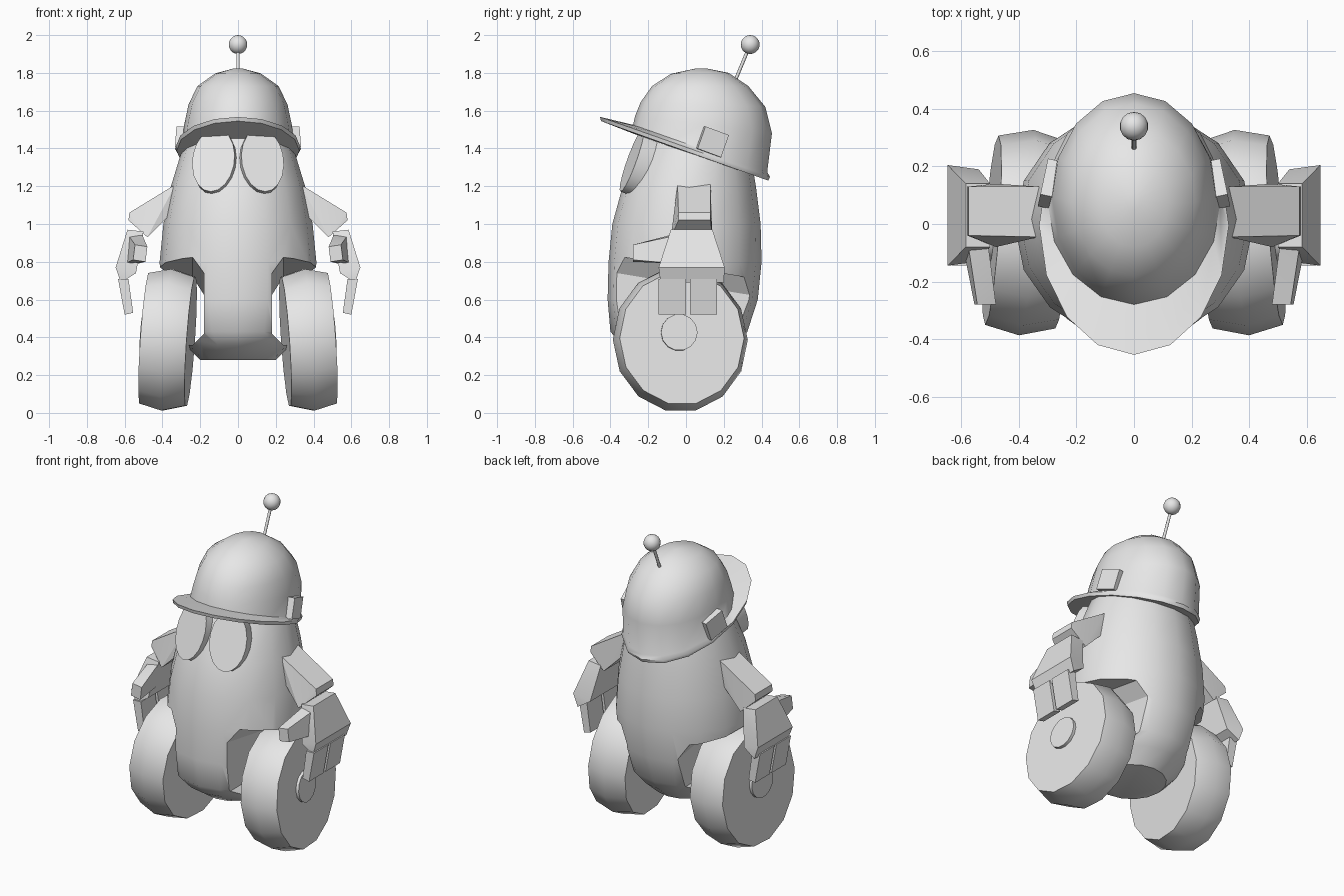
import bpy, bmesh, math
from mathutils import Vector, Matrix

cube = bpy.data.objects.get("Cube")
if cube:
    bpy.data.objects.remove(cube, do_unlink=True)

GREY = (0.8, 0.8, 0.8, 1)
mat = bpy.data.materials.new("plain_grey")
mat.use_nodes = True
mat.diffuse_color = GREY
mat.node_tree.nodes["Principled BSDF"].inputs["Base Color"].default_value = GREY


def finish(name, bm, angle=40):
    bmesh.ops.recalc_face_normals(bm, faces=bm.faces)
    me = bpy.data.meshes.new(name)
    bm.to_mesh(me)
    bm.free()
    me.materials.append(mat)
    ob = bpy.data.objects.new(name, me)
    bpy.context.collection.objects.link(ob)
    smooth(ob, angle)
    return ob


def smooth(ob, angle):
    bpy.ops.object.select_all(action='DESELECT')
    ob.select_set(True)
    bpy.context.view_layer.objects.active = ob
    bpy.ops.object.shade_smooth_by_angle(angle=math.radians(angle))


def loft(name, rings, angle=40):
    """Join equal rings of points into a closed shell with capped ends."""
    bm = bmesh.new()
    loops = [[bm.verts.new(p) for p in ring] for ring in rings]
    for a, b in zip(loops, loops[1:]):
        for i in range(len(a)):
            j = (i + 1) % len(a)
            bm.faces.new((a[i], a[j], b[j], b[i]))
    bm.faces.new(loops[0])
    bm.faces.new(loops[-1])
    return finish(name, bm, angle)


def oval(yf, zf, yb, zb, rx, n=16):
    """Oval ring running from a front point to a back point."""
    ring = []
    for i in range(n):
        a = 2 * math.pi * i / n
        t = (1 - math.cos(a)) / 2
        ring.append((rx * math.sin(a), yf + (yb - yf) * t, zf + (zb - zf) * t))
    return ring


def hull(name, points, angle=25):
    bm = bmesh.new()
    for p in points:
        bm.verts.new(p)
    bmesh.ops.convex_hull(bm, input=bm.verts)
    bmesh.ops.dissolve_limit(bm, angle_limit=0.02, verts=bm.verts, edges=bm.edges)
    return finish(name, bm, angle)


def slab(name, s, corners):
    """Convex block from (x, z, y_front, y_back) corners, mirrored by s."""
    return hull(name, [(s * x, y, z) for x, z, y0, y1 in corners for y in (y0, y1)])


# Body
body = loft("body", [oval(f, z, b, z, r) for z, f, b, r in (
    (.28, -.22, .18, .20), (.36, -.34, .27, .28), (.43, -.40, .325, .36),
    (.60, -.415, .38, .405), (.80, -.41, .40, .415), (1.0, -.39, .395, .395),
    (1.2, -.335, .37, .355), (1.38, -.25, .34, .30), (1.5, -.18, .30, .25))])

# Wheel wells cut from both sides of the body
for s in (1, -1):
    well = hull("wheel_well_cutter", [
        (s * x, y, z - (.164 * y if z > .6 else 0))
        for x, z in ((.24, .77), (.18, .68), (.18, .42), (.24, .36), (.7, .36), (.7, .77))
        for y in (-.6, .6)])
    well.hide_render = True
    mod = body.modifiers.new("wheel_well", 'BOOLEAN')
    mod.operation = 'DIFFERENCE'
    mod.solver = 'EXACT'
    mod.object = well
    bpy.context.view_layer.objects.active = body
    bpy.ops.object.modifier_apply(modifier=mod.name)
    bpy.data.objects.remove(well, do_unlink=True)
smooth(body, 40)

# Helmet with a sloping brim
loft("helmet", [oval(*r) for r in (
    (-.27, 1.475, .41, 1.24, .29), (-.45, 1.545, .435, 1.23, .325),
    (-.455, 1.567, .445, 1.25, .33), (-.28, 1.525, .43, 1.275, .30),
    (-.27, 1.57, .455, 1.48, .285), (-.24, 1.645, .42, 1.62, .262),
    (-.18, 1.73, .33, 1.73, .215), (-.08, 1.795, .225, 1.80, .12),
    (.05, 1.823, .11, 1.823, .025))], 50)

# Antenna
base, tip = Vector((0, .265, 1.77)), Vector((0, .34, 1.95))
turn = (tip - base).to_track_quat('Z', 'Y').to_matrix().to_4x4()
bm = bmesh.new()
bmesh.ops.create_cone(bm, cap_ends=True, segments=8, radius1=.009, radius2=.009,
                      depth=(tip - base).length,
                      matrix=Matrix.Translation((base + tip) / 2) @ turn)
finish("antenna_rod", bm, 60)
bm = bmesh.new()
bmesh.ops.create_uvsphere(bm, u_segments=14, v_segments=10, radius=.05,
                          matrix=Matrix.Translation(tip))
finish("antenna_ball", bm)

for s, side in ((1, "left"), (-1, "right")):
    # Eye
    bm = bmesh.new()
    place = (Matrix.Translation((s * .122, -.25, 1.325))
             @ Matrix.Rotation(s * math.radians(13), 4, 'Z')
             @ Matrix.Rotation(math.radians(70), 4, 'X')
             @ Matrix.Diagonal((.115, .178, .08, 1)))
    bmesh.ops.create_cone(bm, cap_ends=True, segments=18, radius1=1, radius2=1,
                          depth=1, matrix=place)
    finish(side + "_eye", bm)

    # Ear block on the helmet
    bm = bmesh.new()
    place = (Matrix.Translation((s * .295, .14, 1.435))
             @ Matrix.Rotation(s * math.radians(12), 4, 'Z')
             @ Matrix.Rotation(math.radians(-20), 4, 'X')
             @ Matrix.Diagonal((.045, .135, .125, 1)))
    bmesh.ops.create_cube(bm, size=1, matrix=place)
    finish(side + "_ear_block", bm, 25)

    # Wheel and hub, slightly toed out and leaning in at the top
    pose = (Matrix.Translation((s * .375, -.03, .387))
            @ Matrix.Rotation(s * math.radians(4), 4, 'Z')
            @ Matrix.Rotation(s * math.radians(-4), 4, 'Y'))

    def disc(x, r, n, y=0, z=0, squash=1):
        return [pose @ Vector((s * x, y + squash * r * math.cos(2 * math.pi * i / n),
                               z + r * math.sin(2 * math.pi * i / n))) for i in range(n)]

    loft(side + "_wheel", [disc(x, r, 14, squash=.93)
                           for x, r in ((-.125, .35), (0, .385), (.12, .355))])
    loft(side + "_wheel_hub", [disc(x, .097, 14, -.015, .03) for x in (.08, .138)])

    # Arm and hand
    slab(side + "_upper_arm", s, (
        (.33, 1.21, -.045, .13), (.575, 1.06, -.04, .13), (.58, 1.02, -.04, .13),
        (.48, .93, -.08, .14), (.36, 1.05, -.05, .13)))
    slab(side + "_forearm", s, (
        (.50, .96, -.08, .14), (.585, .97, -.08, .14), (.648, .77, -.145, .205),
        (.62, .69, -.135, .2), (.54, .74, -.13, .19)))
    hull(side + "_thumb", [(s * x, y, z) for x, y, z in (
        (.48, -.28, .88), (.545, -.28, .89), (.555, -.28, .81), (.49, -.28, .80),
        (.51, -.05, .95), (.58, -.05, .94), (.60, -.05, .79), (.53, -.05, .79))])
    for label, y0, y1 in (("front", -.145, 0), ("back", .02, .165)):
        slab(side + "_" + label + "_finger", s, [
            (x, z, y0, y1) for x, z in ((.58, .71), (.635, .71), (.60, .52), (.555, .53))])
